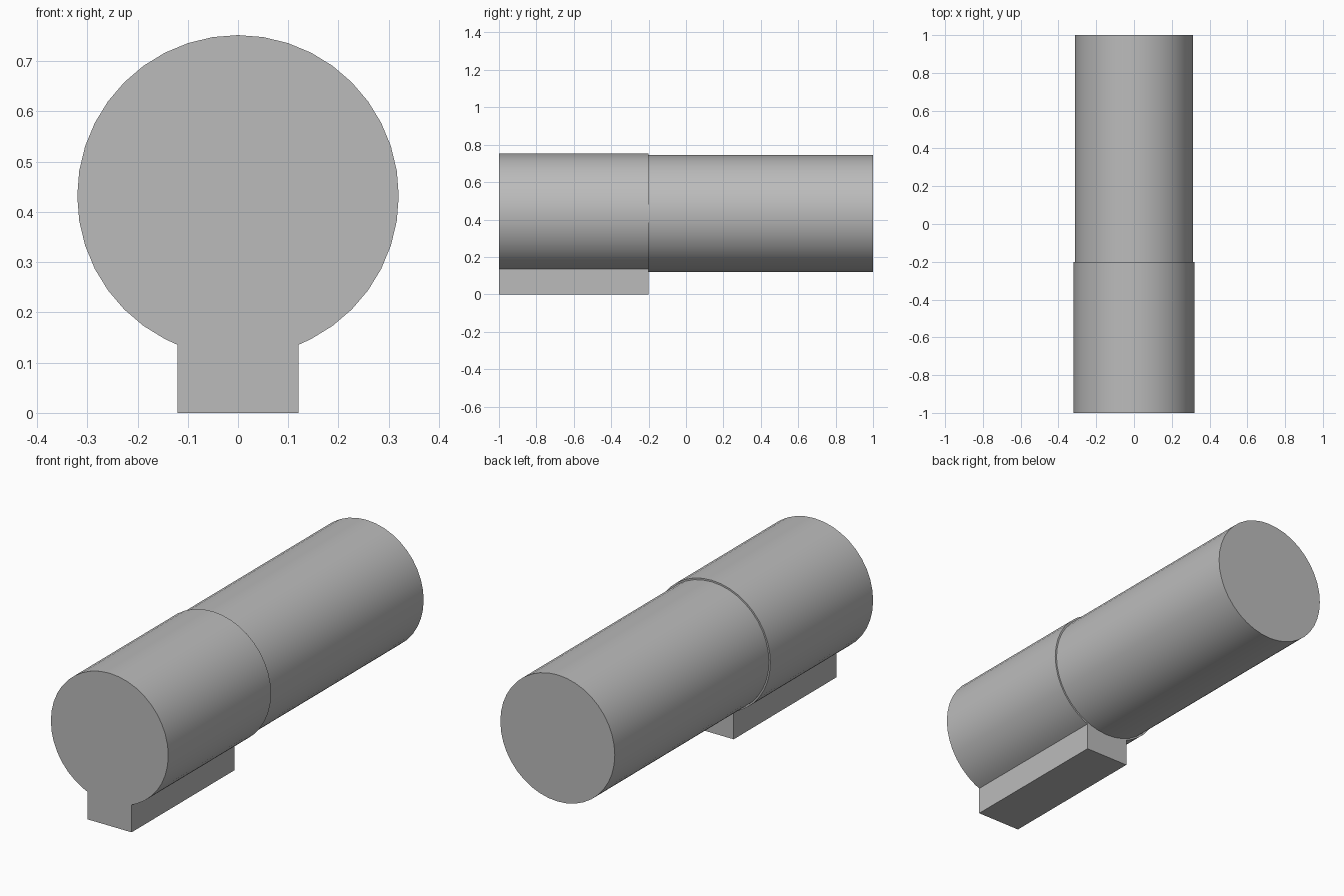
import bpy, bmesh
from math import sin, cos, asin, pi, radians

cube = bpy.data.objects.get("Cube")
if cube:
    bpy.data.objects.remove(cube, do_unlink=True)

AXIS_Z = 0.432
FRONT_R, REAR_R = 0.32, 0.312
FOOT_HALF = 0.12
SEGMENTS = 40

grey = bpy.data.materials.new("plain grey")
grey.use_nodes = True
colour = (0.5, 0.5, 0.5, 1)
grey.diffuse_color = colour
grey.node_tree.nodes["Principled BSDF"].inputs["Base Color"].default_value = colour


def ring_point(radius, angle):
    """Point on a circle about the barrel axis, angle measured from the top."""
    return radius * sin(angle), AXIS_Z + radius * cos(angle)


def extrude_profile(name, points, y0, y1):
    """Extrude a closed (x, z) profile along y into a capped solid."""
    bm = bmesh.new()
    face = bm.faces.new([bm.verts.new((x, y0, z)) for x, z in points])
    result = bmesh.ops.extrude_face_region(bm, geom=[face], use_keep_orig=True)
    moved = [v for v in result["geom"] if isinstance(v, bmesh.types.BMVert)]
    bmesh.ops.translate(bm, verts=moved, vec=(0, y1 - y0, 0))
    bmesh.ops.recalc_face_normals(bm, faces=bm.faces)
    mesh = bpy.data.meshes.new(name)
    bm.to_mesh(mesh)
    bm.free()
    mesh.materials.append(grey)
    obj = bpy.data.objects.new(name, mesh)
    bpy.context.collection.objects.link(obj)
    bpy.ops.object.select_all(action="DESELECT")
    obj.select_set(True)
    bpy.context.view_layer.objects.active = obj
    bpy.ops.object.shade_smooth_by_angle(angle=radians(20))
    return obj


step = 2 * pi / SEGMENTS

# Front housing: round body joined to a square foot in one outline
end = pi - asin(FOOT_HALF / FRONT_R)
count = int(end / step)
angles = [-end] + [i * step for i in range(-count, count + 1)] + [end]
outline = [ring_point(FRONT_R, a) for a in angles]
outline += [(FOOT_HALF, 0), (-FOOT_HALF, 0)]
extrude_profile("front_housing_with_foot", outline, -1, -0.2)

# Rear barrel: slightly slimmer plain cylinder
circle = [ring_point(REAR_R, i * step) for i in range(SEGMENTS)]
extrude_profile("rear_barrel", circle, -0.2, 1)
